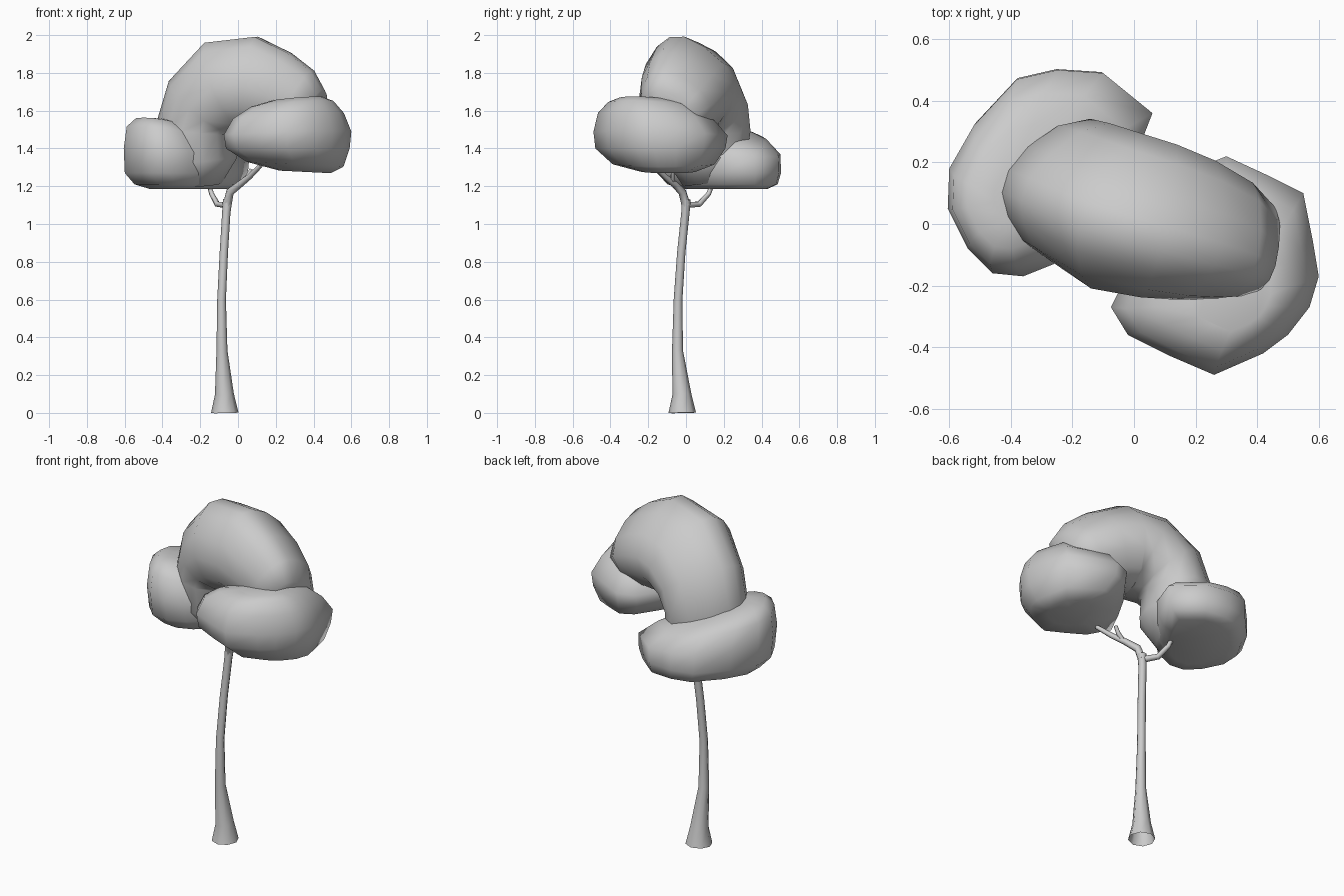
import bpy
import math
from mathutils import Vector

if "Cube" in bpy.data.objects:
    bpy.data.objects.remove(bpy.data.objects["Cube"])

GREY = (0.6, 0.6, 0.6, 1.0)
grey = bpy.data.materials.new("plain grey")
grey.use_nodes = True
grey.diffuse_color = GREY
grey.node_tree.nodes["Principled BSDF"].inputs["Base Color"].default_value = GREY


def skin(name, rings, cap_start=True, cap_end=True, angle=75):
    """Join equal-length rings of points into one smooth surface."""
    n = len(rings[0])
    verts = [p for ring in rings for p in ring]
    faces = []
    for r in range(len(rings) - 1):
        for i in range(n):
            j = (i + 1) % n
            faces.append((r * n + i, r * n + j, (r + 1) * n + j, (r + 1) * n + i))
    if cap_start:
        faces.append(tuple(reversed(range(n))))
    if cap_end:
        last = (len(rings) - 1) * n
        faces.append(tuple(range(last, last + n)))
    mesh = bpy.data.meshes.new(name)
    mesh.from_pydata(verts, [], faces)
    mesh.materials.append(grey)
    obj = bpy.data.objects.new(name, mesh)
    bpy.context.collection.objects.link(obj)
    bpy.ops.object.select_all(action="DESELECT")
    obj.select_set(True)
    bpy.context.view_layer.objects.active = obj
    bpy.ops.object.shade_smooth_by_angle(angle=math.radians(angle))


def sweep(name, stations, side, sides=8, cap_start=True, taper=0, lean=0):
    """Sweep ellipses along stations of (x, y, z, side radius, normal radius).
    Taper narrows the upper half and lean pushes it forward."""
    points = [Vector(s[:3]) for s in stations]
    rings = []
    for k, s in enumerate(stations):
        tangent = (points[min(k + 1, len(points) - 1)] - points[max(k - 1, 0)]).normalized()
        across = (side - tangent * side.dot(tangent)).normalized()
        normal = tangent.cross(across)
        ring = []
        for i in range(sides):
            c, h = math.cos(math.tau * i / sides), math.sin(math.tau * i / sides)
            up = max(h, 0) ** 1.5
            ring.append(points[k] + across * (s[3] * c * (1 - taper * up) - lean * up)
                        + normal * s[-1] * h)
        rings.append(ring)
    skin(name, rings, cap_start)


def lobe(name, outline, levels):
    """Stack copies of a plan outline at levels of
    (z, scale, shift x, shift y, slope x, slope y)."""
    cx = sum(p[0] for p in outline) / len(outline)
    cy = sum(p[1] for p in outline) / len(outline)
    rings = []
    for z, s, dx, dy, gx, gy in levels:
        offsets = [((x - cx) * s, (y - cy) * s) for x, y in outline]
        rings.append([Vector((cx + u + dx, cy + v + dy, z + gx * u + gy * v))
                      for u, v in offsets])
    skin(name, rings)


# Trunk with a flared, open foot
X = Vector((1, 0, 0))
sweep("trunk", [
    (-0.07, -0.02, 0, 0.073), (-0.072, -0.022, 0.1, 0.05),
    (-0.085, -0.045, 0.33, 0.029), (-0.087, -0.042, 0.6, 0.023),
    (-0.075, -0.025, 0.85, 0.022), (-0.062, -0.003, 1.06, 0.022),
    (-0.055, 0, 1.13, 0.025)], X, cap_start=False)

# Branches reaching into the foliage
sweep("front_branch", [
    (-0.057, 0, 1.1, 0.024), (-0.042, -0.02, 1.17, 0.022), (0.01, -0.06, 1.21, 0.018),
    (0.06, -0.11, 1.25, 0.015), (0.12, -0.17, 1.31, 0.012)], Vector((1, 1, 0)), 6)
sweep("back_branch", [
    (-0.06, 0, 1.1, 0.018), (-0.11, 0.07, 1.105, 0.016),
    (-0.14, 0.12, 1.16, 0.013), (-0.165, 0.155, 1.25, 0.011)], Vector((1, 1, 0)), 6)
sweep("twig", [
    (0.02, -0.07, 1.22, 0.014), (0.05, -0.07, 1.25, 0.012),
    (0.07, -0.07, 1.29, 0.01)], Vector((1, -1, 0)), 6)

# Arched crown bridging the two lower lobes, lopsided towards the front
sweep("crown", [
    (-0.19, 0.12, 1.21, 0.14, 0.1), (-0.195, 0.11, 1.33, 0.22, 0.19),
    (-0.22, 0.12, 1.49, 0.235, 0.21), (-0.17, 0.1, 1.62, 0.245, 0.23),
    (-0.05, 0.04, 1.72, 0.265, 0.268), (0.08, 0.01, 1.735, 0.255, 0.265),
    (0.2, -0.02, 1.69, 0.235, 0.24), (0.32, -0.055, 1.63, 0.2, 0.21),
    (0.4, -0.09, 1.58, 0.155, 0.15)],
    Vector((0.33, 0.94, 0)), 14, taper=0.3, lean=0.05)

# Lower lobes, back left and front right
lobe("back_lobe", [
    (0.06, 0.36), (-0.1, 0.49), (-0.25, 0.5), (-0.38, 0.47), (-0.52, 0.32),
    (-0.6, 0.18), (-0.605, 0.05), (-0.54, -0.08), (-0.46, -0.16),
    (-0.36, -0.17), (-0.26, -0.13), (-0.12, 0.01), (-0.01, 0.18)],
    [(1.185, 0.65, 0.04, 0.05, 0, 0), (1.21, 0.87, 0.02, 0.03, 0, 0),
     (1.27, 0.98, 0, 0.01, 0, 0), (1.38, 1, 0, 0, -0.06, -0.02),
     (1.48, 0.84, -0.03, -0.02, -0.12, -0.08), (1.525, 0.6, -0.05, -0.04, -0.16, -0.12),
     (1.54, 0.3, -0.05, -0.05, -0.16, -0.12)])
lobe("front_lobe", [
    (-0.075, -0.27), (-0.02, -0.36), (0.12, -0.43), (0.26, -0.49), (0.42, -0.42),
    (0.5, -0.36), (0.57, -0.27), (0.6, -0.17), (0.58, -0.05), (0.55, 0.1),
    (0.43, 0.16), (0.3, 0.22), (0.2, 0.18), (0.08, 0.02), (0, -0.12)],
    [(1.275, 0.4, 0.07, 0.05, -0.05, 0), (1.315, 0.76, 0.03, 0.02, -0.05, 0),
     (1.4, 0.97, 0, 0, 0, 0), (1.48, 1, 0, 0, 0.03, -0.03),
     (1.57, 0.87, 0, -0.02, 0.06, -0.07), (1.635, 0.65, 0.01, -0.04, 0.08, -0.06),
     (1.665, 0.38, 0.03, -0.07, 0.08, -0.05)])
